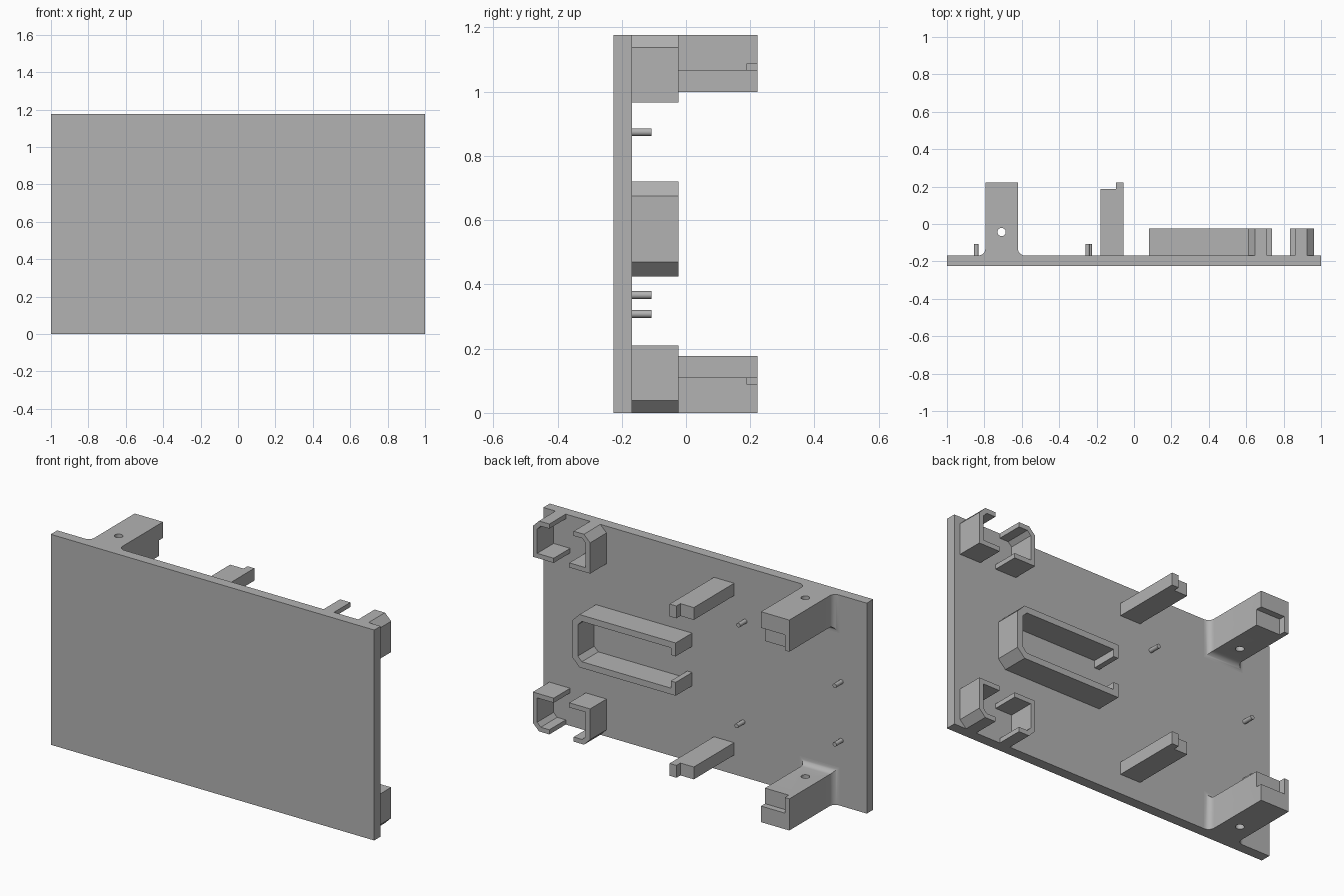
import bpy, bmesh, math
from mathutils import Vector

HEIGHT = 1.176
FRONT, BACK = -0.225, -0.168
RIM = -0.023      # depth reached by the clips
END = 0.223       # depth reached by the long blocks

cube = bpy.data.objects.get("Cube")
if cube:
    bpy.data.objects.remove(cube, do_unlink=True)

grey = bpy.data.materials.new("light grey plastic")
grey.use_nodes = True
COLOUR = (0.45, 0.45, 0.45, 1)
grey.diffuse_color = COLOUR
grey.node_tree.nodes["Principled BSDF"].inputs["Base Color"].default_value = COLOUR


def finish(name, bm):
    bmesh.ops.recalc_face_normals(bm, faces=bm.faces)
    mesh = bpy.data.meshes.new(name)
    bm.to_mesh(mesh)
    bm.free()
    mesh.materials.append(grey)
    obj = bpy.data.objects.new(name, mesh)
    bpy.context.collection.objects.link(obj)
    return obj


def loft(name, rings):
    """Skin a list of matching rings and cap both ends."""
    bm = bmesh.new()
    rows = [[bm.verts.new(p) for p in ring] for ring in rings]
    n = len(rows[0])
    for a, b in zip(rows, rows[1:]):
        for i in range(n):
            j = (i + 1) % n
            bm.faces.new((a[i], a[j], b[j], b[i]))
    bm.faces.new(rows[0])
    bm.faces.new(rows[-1])
    return finish(name, bm)


def prism_y(name, profile, y0, y1):
    return loft(name, [[(x, y, z) for x, z in profile] for y in (y0, y1)])


def prism_z(name, profile, z0, z1):
    return loft(name, [[(x, y, z) for x, y in profile] for z in (z0, z1)])


def rect(a0, a1, b0, b1):
    return [(a0, b0), (a1, b0), (a1, b1), (a0, b1)]


def circle(cx, cy, r, n=24):
    return [(cx + r * math.cos(math.tau * i / n), cy + r * math.sin(math.tau * i / n))
            for i in range(n)]


def cut(obj, cutter):
    mod = obj.modifiers.new("cut", "BOOLEAN")
    mod.operation = "DIFFERENCE"
    mod.solver = "EXACT"
    mod.object = cutter
    cutter.hide_render = True
    cutter.hide_viewport = True
    cutter.display_type = "WIRE"


def smooth(obj):
    bpy.ops.object.select_all(action="DESELECT")
    obj.select_set(True)
    bpy.context.view_layer.objects.active = obj
    bpy.ops.object.shade_smooth_by_angle(angle=math.radians(35))


# Face plate
prism_y("face_plate", rect(-1, 1, 0, HEIGHT), FRONT, BACK)

# Slot clip: open loop with hooked ends
mid = 0.5725
half_loop = [(0.08, 0.0725), (0.08, 0.1475), (0.675, 0.1475), (0.72, 0.1025)]
half_inner = [(0.685, 0.0875), (0.66, 0.1125), (0.11, 0.1125), (0.11, 0.0725)]
outer = half_loop + [(x, -z) for x, z in reversed(half_loop)]
inner = [(x, -z) for x, z in reversed(half_inner)] + half_inner
prism_y("slot_clip", [(x, mid + z) for x, z in outer + inner], BACK, RIM)

# Half-bracket outline: chamfered outer corner, short outer arm, long inner arm
bracket = [(0.861, 0), (0.925, 0), (0.963, 0.038), (0.963, 0.21), (0.834, 0.21),
           (0.834, 0.184), (0.936, 0.184), (0.936, 0.048), (0.914, 0.026), (0.861, 0.026)]
CLIP_AXIS = 0.786

for level in ("lower", "upper"):
    def fz(z):
        return z if level == "lower" else HEIGHT - z

    # Facing corner brackets
    prism_y(level + "_outer_bracket", [(x, fz(z)) for x, z in bracket], BACK, RIM)
    prism_y(level + "_inner_bracket",
            [(2 * CLIP_AXIS - x, fz(z)) for x, z in bracket], BACK, RIM)

    # Support arm with a stepped end
    step = [(-0.18, BACK), (-0.055, BACK), (-0.055, END),
            (-0.097, END), (-0.097, 0.188), (-0.18, 0.188)]
    prism_z(level + "_support_arm", step, fz(0.108), fz(0.177))

    # Mounting block with a filleted root
    r, steps = 0.035, 8
    rings = []
    for i in range(steps + 1):
        t = math.pi / 2 * i / steps
        flare = r * (1 - math.sin(t))
        rings.append((BACK + r * (1 - math.cos(t)), flare))
    rings.append((END, 0))
    block = loft(level + "_mounting_block", [
        [(x, y, fz(z)) for x, z in rect(-0.795 - f, -0.62 + f, 0, 0.177 + f)]
        for y, f in rings])
    smooth(block)
    cut(block, prism_z(level + "_hole_cutter", circle(-0.708, -0.043, 0.022), -0.1 + fz(0.1),
                       0.1 + fz(0.1)))
    cut(block, prism_y(level + "_notch_cutter",
                       [(x, fz(z)) for x, z in rect(-0.767, -0.5, 0.09, 0.3)], 0.188, 0.3))

# Locating pegs
for name, x, z in (("upper_middle_peg", -0.248, 0.874), ("lower_middle_peg", -0.236, 0.308),
                   ("upper_side_peg", -0.843, 0.695), ("lower_side_peg", -0.843, 0.367)):
    smooth(prism_y(name, circle(x, z, 0.012, 16), BACK, -0.108))
